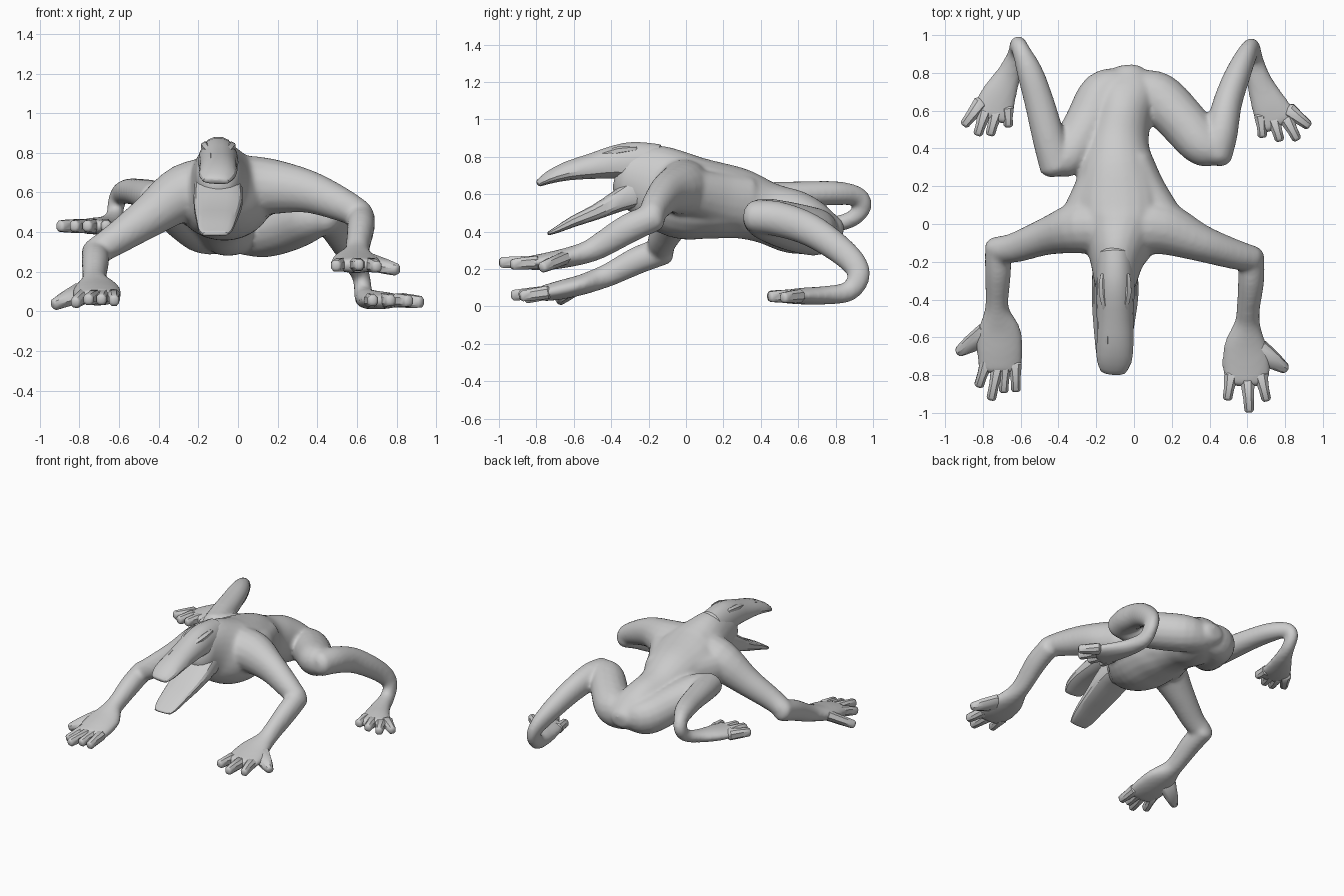
import bpy, bmesh, math
from mathutils import Vector

if "Cube" in bpy.data.objects:
    bpy.data.objects.remove(bpy.data.objects["Cube"])

skin = bpy.data.materials.new("grey skin")
skin.use_nodes = True
skin.diffuse_color = (0.6, 0.6, 0.6, 1)
skin.node_tree.nodes["Principled BSDF"].inputs["Base Color"].default_value = (0.6, 0.6, 0.6, 1)

X, Y = Vector((1, 0, 0)), Vector((0, 1, 0))


def spline(pts, n):
    """Smooth path through stations of x, y, z, half width, half height."""
    p = [pts[0]] + list(pts) + [pts[-1]]
    out = []
    for i in range(1, len(p) - 2):
        for k in range(n):
            t = k / n
            out.append([0.5 * (2 * b + (c - a) * t + (2 * a - 5 * b + 4 * c - d) * t * t
                               + (3 * b - a - 3 * c + d) * t ** 3)
                        for a, b, c, d in zip(*p[i - 1:i + 3])])
    return out + [list(pts[-1])]


def tube(bm, pts, side=X, sides=16, steps=4, power=1.0, cap=0.5, taper=0.0):
    """Loft elliptical, boxy or top-tapered sections along a path, with rounded ends."""
    path = spline(pts, steps)
    centres = [Vector(s[:3]) for s in path]
    rings = []
    for i, s in enumerate(path):
        t = (centres[min(i + 1, len(path) - 1)] - centres[max(i - 1, 0)]).normalized()
        u = (side - t * side.dot(t)).normalized()
        v = t.cross(u)
        if taper and v.z < 0:
            v = -v
        offsets = [(0, 1)]
        r = cap * min(s[3], s[4])
        if i == 0:
            offsets = [(-r, 0.5), (-r * 0.6, 0.8), (0, 1)]
        elif i == len(path) - 1:
            offsets = [(0, 1), (r * 0.6, 0.8), (r, 0.5)]
        for off, k in offsets:
            ring = []
            for j in range(sides):
                a = math.tau * (j + 0.5) / sides
                c, d = math.cos(a), math.sin(a)
                c = math.copysign(abs(c) ** power, c) * (1 - taper * d)
                d = math.copysign(abs(d) ** power, d)
                ring.append(bm.verts.new(centres[i] + t * off + u * c * s[3] * k + v * d * s[4] * k))
            rings.append(ring)
    for a, b in zip(rings, rings[1:]):
        for j in range(sides):
            bm.faces.new((a[j], a[j - 1], b[j - 1], b[j]))
    bm.faces.new(rings[0])
    bm.faces.new(rings[-1][::-1])


def finish(name, bm, angle=40):
    bmesh.ops.recalc_face_normals(bm, faces=bm.faces)
    me = bpy.data.meshes.new(name)
    bm.to_mesh(me)
    bm.free()
    me.materials.append(skin)
    ob = bpy.data.objects.new(name, me)
    bpy.context.collection.objects.link(ob)
    bpy.ops.object.select_all(action='DESELECT')
    ob.select_set(True)
    bpy.context.view_layer.objects.active = ob
    bpy.ops.object.shade_smooth_by_angle(angle=math.radians(angle))
    return ob


# Torso and neck
body = bmesh.new()
tube(body, [(-.10, -.32, .70, .11, .155), (-.09, -.18, .66, .15, .21), (-.07, -.02, .59, .235, .23),
            (-.075, .13, .57, .25, .21), (-.085, .28, .55, .205, .19), (-.085, .43, .50, .165, .165),
            (-.06, .58, .45, .155, .17), (-.03, .71, .415, .16, .135), (-.03, .80, .40, .10, .08)], sides=24)

# Flanks behind the shoulders
tube(body, [(.16, .03, .61, .10, .12), (.07, .18, .575, .10, .14), (.02, .34, .55, .08, .14)])
tube(body, [(-.29, .03, .58, .10, .12), (-.225, .17, .56, .10, .14), (-.19, .30, .545, .085, .14)])

# Upper arms
tube(body, [(0, -.01, .63, .16, .16), (.15, -.02, .63, .145, .145), (.35, -.10, .605, .10, .11),
            (.53, -.16, .535, .08, .085), (.63, -.185, .48, .07, .07)], Y)
tube(body, [(-.10, -.01, .62, .16, .16), (-.27, -.015, .60, .145, .145), (-.46, -.065, .47, .10, .105),
            (-.63, -.125, .355, .08, .08), (-.72, -.135, .30, .07, .07)], Y)

# Forearms and palms
tube(body, [(.62, -.16, .48, .07, .075), (.62, -.30, .42, .07, .08), (.605, -.45, .33, .062, .07),
            (.60, -.53, .29, .07, .06), (.59, -.64, .26, .115, .053), (.595, -.75, .24, .13, .047),
            (.595, -.84, .232, .115, .037)])
tube(body, [(-.72, -.11, .30, .07, .075), (-.72, -.25, .25, .07, .075), (-.725, -.39, .18, .062, .065),
            (-.725, -.46, .15, .068, .06), (-.715, -.56, .115, .115, .055), (-.71, -.67, .088, .125, .052),
            (-.71, -.77, .068, .115, .042)])

# Thighs
tube(body, [(0, .73, .40, .09, .11), (.12, .68, .40, .13, .13), (.25, .55, .43, .13, .13),
            (.355, .43, .465, .12, .115), (.42, .385, .48, .095, .095)])
tube(body, [(-.05, .73, .40, .09, .11), (-.16, .69, .415, .125, .13), (-.24, .53, .465, .13, .13),
            (-.33, .385, .53, .12, .115), (-.40, .325, .57, .095, .09)])

# Shins curling round the heels into the feet
tube(body, [(.425, .36, .48, .095, .09), (.46, .48, .47, .09, .095), (.495, .64, .42, .078, .09),
            (.545, .78, .335, .07, .08), (.595, .89, .24, .055, .07), (.625, .925, .16, .045, .06),
            (.635, .87, .08, .05, .055), (.665, .75, .06, .07, .05), (.72, .62, .055, .10, .045),
            (.765, .53, .052, .12, .035)])
tube(body, [(-.405, .30, .57, .095, .085), (-.45, .45, .585, .088, .08), (-.50, .64, .60, .08, .07),
            (-.55, .80, .605, .07, .065), (-.595, .91, .59, .05, .055), (-.615, .945, .54, .045, .05),
            (-.625, .90, .475, .045, .045), (-.66, .80, .44, .065, .043), (-.72, .67, .43, .10, .043),
            (-.755, .565, .43, .115, .034)])

# Fuse the body into one skin
ob = finish("body", body, 60)
m = ob.modifiers.new("fuse", 'REMESH')
m.mode, m.voxel_size, m.use_smooth_shade = 'VOXEL', 0.013, True
m = ob.modifiers.new("soften", 'SMOOTH')
m.factor, m.iterations = 0.5, 10

# Head: skull with upper jaw, brow ridges and nose ridges
bm = bmesh.new()
tube(bm, [(-.10, -.16, .755, .10, .115), (-.10, -.28, .775, .10, .107), (-.10, -.38, .772, .10, .09),
          (-.10, -.50, .75, .095, .07), (-.10, -.63, .725, .095, .052), (-.105, -.73, .69, .09, .035),
          (-.11, -.785, .66, .065, .02)], sides=16, steps=2, power=0.85, taper=0.2)
for s in (-1, 1):
    tube(bm, [(-.10 + s * .065, -.27, .842, .015, .015), (-.10 + s * .065, -.36, .833, .025, .022),
              (-.10 + s * .045, -.46, .805, .018, .018)], sides=6, steps=2)
    tube(bm, [(-.105 + s * .03, -.50, .80, .012, .012), (-.105 + s * .035, -.62, .765, .016, .014),
              (-.108 + s * .03, -.71, .715, .014, .012)], sides=6, steps=2)
finish("upper_head", bm, 30)

# Lower jaw
bm = bmesh.new()
tube(bm, [(-.10, -.24, .62, .12, .09), (-.10, -.36, .565, .125, .06), (-.105, -.48, .505, .115, .042),
          (-.11, -.60, .455, .10, .03), (-.115, -.69, .41, .085, .018), (-.115, -.735, .39, .065, .01)],
     sides=16, steps=2, power=0.6)
finish("lower_jaw", bm, 30)

# Fingers and toes: root x, y, z, tip x, y, z, root half width
digits = {
    "left_finger": [(.515, -.80, .235, .495, -.92, .23, .04), (.60, -.82, .235, .61, -.985, .235, .042),
                    (.67, -.80, .235, .70, -.925, .225, .04), (.66, -.67, .25, .80, -.765, .21, .065)],
    "right_finger": [(-.78, -.73, .075, -.82, -.85, .045, .038), (-.72, -.75, .075, -.755, -.92, .06, .038),
                     (-.68, -.75, .075, -.69, -.88, .06, .035), (-.63, -.74, .075, -.625, -.875, .055, .038),
                     (-.78, -.58, .10, -.925, -.675, .035, .065)],
    "left_toe": [(.67, .57, .055, .68, .47, .055, .036), (.74, .55, .055, .77, .45, .055, .04),
                 (.81, .55, .055, .86, .455, .052, .04), (.82, .60, .055, .92, .525, .047, .045)],
    "right_toe": [(-.67, .61, .43, -.665, .525, .43, .036), (-.73, .59, .43, -.76, .48, .43, .04),
                  (-.79, .59, .43, -.825, .48, .43, .04), (-.81, .64, .43, -.895, .53, .43, .045)],
}
for name, rows in digits.items():
    for i, d in enumerate(rows, 1):
        a, b, w = Vector(d[:3]), Vector(d[3:6]), d[6]
        bm = bmesh.new()
        tube(bm, [(*a, w, .037), (*a.lerp(b, .6), w * .72, .034), (*b, .027, .03)],
             sides=8, steps=1, power=0.8, cap=0.5)
        finish(f"{name}_{i}", bm, 35)
